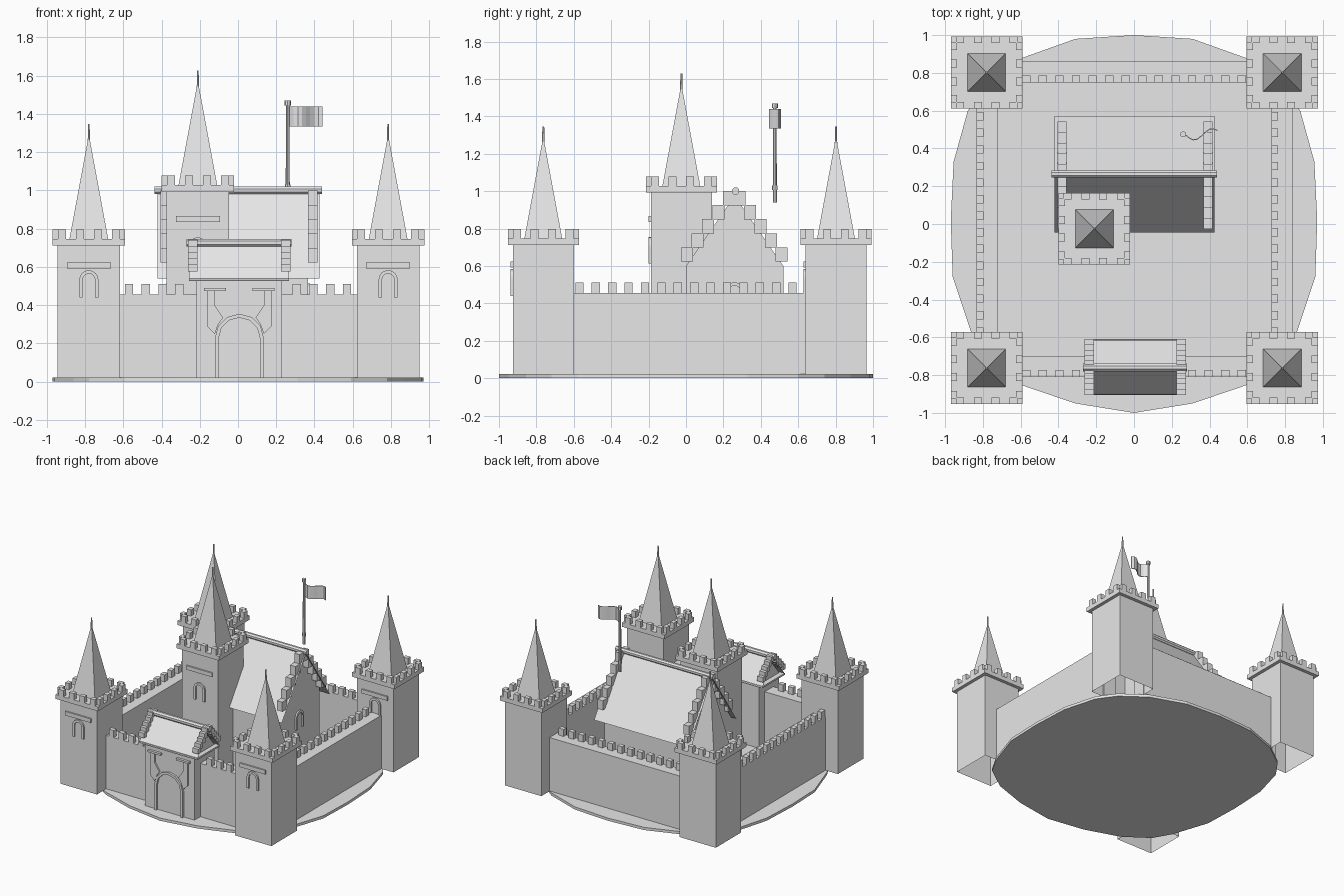
import bpy, bmesh, math
from mathutils import Matrix, Vector

if "Cube" in bpy.data.objects:
    bpy.data.objects.remove(bpy.data.objects["Cube"])

stone = bpy.data.materials.new("pale_grey")
stone.diffuse_color = (0.8, 0.8, 0.8, 1)
stone.use_nodes = True
stone.node_tree.nodes["Principled BSDF"].inputs["Base Color"].default_value = stone.diffuse_color


def finish(name, bm):
    me = bpy.data.meshes.new(name)
    bm.to_mesh(me)
    bm.free()
    me.materials.append(stone)
    ob = bpy.data.objects.new(name, me)
    bpy.context.collection.objects.link(ob)
    return ob


def boxes(name, ranges, open_bottom=False):
    """One object made of boxes given as (x0, x1, y0, y1, z0, z1)."""
    bm = bmesh.new()
    for x0, x1, y0, y1, z0, z1 in ranges:
        m = Matrix.Translation(((x0 + x1) / 2, (y0 + y1) / 2, (z0 + z1) / 2)) \
            @ Matrix.Diagonal((x1 - x0, y1 - y0, z1 - z0, 1))
        bmesh.ops.create_cube(bm, size=1, matrix=m)
    if open_bottom:
        bm.normal_update()
        low = [f for f in bm.faces if f.normal.z < -0.9]
        bmesh.ops.delete(bm, geom=low, context='FACES')
    return finish(name, bm)


def prism(name, pts, offset):
    """Extrude a flat outline along an offset vector."""
    bm = bmesh.new()
    f = bm.faces.new([bm.verts.new(p) for p in pts])
    ext = bmesh.ops.extrude_face_region(bm, geom=[f], use_keep_orig=True)
    bmesh.ops.translate(bm, vec=Vector(offset),
                        verts=[v for v in ext['geom'] if isinstance(v, bmesh.types.BMVert)])
    bmesh.ops.recalc_face_normals(bm, faces=bm.faces)
    return finish(name, bm)


def cone(name, sides, r0, r1, loc, depth, turn=0.0, axis='Z'):
    bm = bmesh.new()
    rot = Matrix.Rotation(math.pi / 2, 4, 'Y') if axis == 'X' else Matrix()
    bmesh.ops.create_cone(bm, cap_ends=True, segments=sides, radius1=r0, radius2=r1, depth=depth,
                          matrix=Matrix.Translation(loc) @ rot @ Matrix.Rotation(turn, 4, 'Z'))
    return finish(name, bm)


def arch_outline(half, height, n=8):
    """Points (u, v) of an arch, from the left foot to the right foot."""
    spring = height - half
    arc = [(-half * math.cos(math.pi * i / n), spring + half * math.sin(math.pi * i / n))
           for i in range(n + 1)]
    return [(-half, 0)] + arc + [(half, 0)]


def arch_frame(name, place, depth, half, height, band, n=8):
    """Raised arch band; place maps (u, v) to a point on the wall."""
    ring = arch_outline(half, height, n) + arch_outline(half - band, height - band, n)[::-1]
    return prism(name, [place(u, v) for u, v in ring], depth)


def tower(name, cx, cy, top, lintel_z, arch_z):
    h, p = 0.163, 0.19
    boxes(name + "_body", [(cx - h, cx + h, cy - h, cy + h, 0.02, top - 0.03)], True)
    boxes(name + "_platform", [(cx - p, cx + p, cy - p, cy + p, top - 0.035, top)])
    # battlements, four per side
    merlons = []
    for k in (-0.141, -0.047, 0.047, 0.141):
        for s in (-1, 1):
            a, b = sorted((s * p, s * (p - 0.034)))
            merlons.append((cx + k - 0.021, cx + k + 0.021, cy + a, cy + b, top, top + 0.05))
            merlons.append((cx + a, cx + b, cy + k - 0.021, cy + k + 0.021, top, top + 0.05))
    boxes(name + "_battlements", merlons)
    # four-sided spire and needle
    cone(name + "_spire", 4, 0.101 * math.sqrt(2), 0.004, (cx, cy, top + 0.265), 0.53, math.pi / 4)
    cone(name + "_needle", 6, 0.007, 0.005, (cx, cy, top + 0.55), 0.1)
    # window with lintel on the front
    boxes(name + "_lintel", [(cx - 0.115, cx + 0.115, cy - h - 0.012, cy - h + 0.005,
                              lintel_z, lintel_z + 0.032)])
    arch_frame(name + "_window", lambda u, v: (cx + u, cy - h + 0.003, arch_z + v),
               (0, -0.015, 0), 0.05, 0.143, 0.018)


def roof(name, x0, x1, cy, half, eave, apex):
    bm = bmesh.new()
    rows = [[bm.verts.new((x, y, z)) for x in (x0, x1)]
            for y, z in ((cy - half, eave), (cy, apex), (cy + half, eave))]
    for a, b in zip(rows, rows[1:]):
        bm.faces.new((a[0], a[1], b[1], b[0]))
    return finish(name, bm)


def gable_steps(name, spans, cy, first, dy, top, dz, height, n=5):
    """Stepped blocks climbing both slopes at each roof end."""
    out = []
    for x0, x1 in spans:
        for i in range(n):
            zt, o = top - i * dz, first + i * dy
            if i == 0:
                out.append((x0, x1, cy - o, cy + o, zt - height, zt))
                continue
            for s in (-1, 1):
                a, b = sorted((s * o, s * (o - dy - 0.008)))
                out.append((x0, x1, cy + a, cy + b, zt - height, zt))
    return boxes(name, out)


# ground plate
side = [(0.31, 0.98), (0.59, 0.88), (0.78, 0.74), (0.88, 0.6), (0.955, 0.33), (0.97, 0.02),
        (0.96, -0.28), (0.86, -0.58), (0.78, -0.72), (0.59, -0.855), (0.31, -0.95)]
outline = [(0, 1)] + side + [(0, -1)] + [(-x, y) for x, y in reversed(side)]
prism("ground_plate", [(x, y, 0) for x, y in outline], (0, 0, 0.022))

# towers
for tx, sx in ((-0.78, "left"), (0.785, "right")):
    for ty, sy in ((-0.763, "front"), (0.802, "back")):
        tower(f"{sy}_{sx}_tower", tx, ty, 0.747, 0.592, 0.44)
tower("keep_tower", -0.21, -0.025, 1.028, 0.834, 0.612)

# curtain walls and their battlements
Z0, Z1, Z2 = 0.02, 0.455, 0.512
steps = [-0.57 + i * 1.14 / 13 for i in range(14)]
for name, y0, y1, m0 in (("front_wall", -0.81, -0.70, -0.81), ("back_wall", 0.75, 0.86, 0.75)):
    boxes(name, [(-0.63, 0.63, y0, y1, Z0, Z1)])
    boxes(name + "_battlements", [(k - 0.022, k + 0.022, m0, m0 + 0.036, Z1, Z2) for k in steps
                                  if y0 > 0 or abs(k) > 0.24])
for name, x0, x1 in (("left_wall", -0.833, -0.72), ("right_wall", 0.727, 0.84)):
    boxes(name, [(x0, x1, -0.61, 0.65, Z0, Z1)])
    boxes(name + "_battlements", [(x0, x0 + 0.036, k - 0.022, k + 0.022, Z1, Z2) for k in steps])

# great hall
prism("hall_body", [(-0.365, y, z) for y, z in ((0.0, 0.02), (0.52, 0.02), (0.52, 0.60),
                                               (0.26, 0.975), (0.0, 0.60))], (0.73, 0, 0))
roof("hall_roof", -0.42, 0.425, 0.263, 0.308, 0.54, 0.99)
cone("hall_ridge", 8, 0.021, 0.021, (0.002, 0.265, 1.0), 0.875, math.pi / 8, 'X')
gable_steps("hall_gable_steps", ((-0.405, -0.357), (0.367, 0.415)), 0.258,
            0.06, 0.056, 1.0, 0.075, 0.077)
for s, nm in ((-1, "left"), (1, "right")):
    arch_frame("hall_window_" + nm, lambda u, v: (s * 0.362, 0.26 + u, 0.37 + v),
               (s * 0.015, 0, 0), 0.05, 0.143, 0.018)

# gatehouse
prism("gatehouse_body", [(-0.216, y, z) for y, z in ((-0.885, 0.02), (-0.63, 0.02), (-0.63, 0.54),
                                                    (-0.757, 0.70), (-0.885, 0.54))], (0.445, 0, 0))
boxes("gatehouse_eaves", [(-0.256, 0.266, -0.9, -0.615, 0.526, 0.54)])
roof("gatehouse_roof", -0.256, 0.266, -0.757, 0.148, 0.53, 0.715)
cone("gatehouse_ridge", 8, 0.022, 0.022, (0.006, -0.76, 0.727), 0.55, math.pi / 8, 'X')
gable_steps("gatehouse_gable_steps", ((-0.262, -0.212), (0.225, 0.275)), -0.757,
            0.035, 0.028, 0.74, 0.031, 0.04)

# gate arch, shoulders and corbels
gx = 0.007
arch_frame("gate_arch", lambda u, v: (gx + u, -0.882, 0.02 + v), (0, -0.02, 0), 0.128, 0.335, 0.02, 6)
for s, nm in ((-1, "left"), (1, "right")):
    shoulder = [(0.168, 0.475), (0.168, 0.29), (0.128, 0.25), (0.11, 0.30), (0.085, 0.335), (0.128, 0.40),
                (0.128, 0.475)]
    prism("gate_shoulder_" + nm, [(gx + s * u, -0.882, v) for u, v in shoulder], (0, -0.014, 0))
    a, b = sorted((s * 0.07, s * 0.185))
    boxes("gate_corbel_" + nm, [(gx + a, gx + b, -0.905, -0.88, 0.474, 0.49)])

# flagpole and waving flag
fx, fy = 0.26, 0.475
cone("flagpole", 8, 0.011, 0.009, (fx, fy, 1.2), 0.52)
cone("flagpole_foot", 8, 0.015, 0.015, (fx, fy, 1.018), 0.025)
cone("flagpole_cap", 8, 0.016, 0.016, (fx, fy, 1.457), 0.026)
wave = [(fx + 0.01 + i * 0.0215, fy - 0.03 * math.sin(i * math.pi / 4.5)) for i in range(9)]
band = [(x, y - 0.003, 1.335) for x, y in wave] + [(x, y + 0.003, 1.335) for x, y in reversed(wave)]
prism("flag", band, (0, 0, 0.105))
